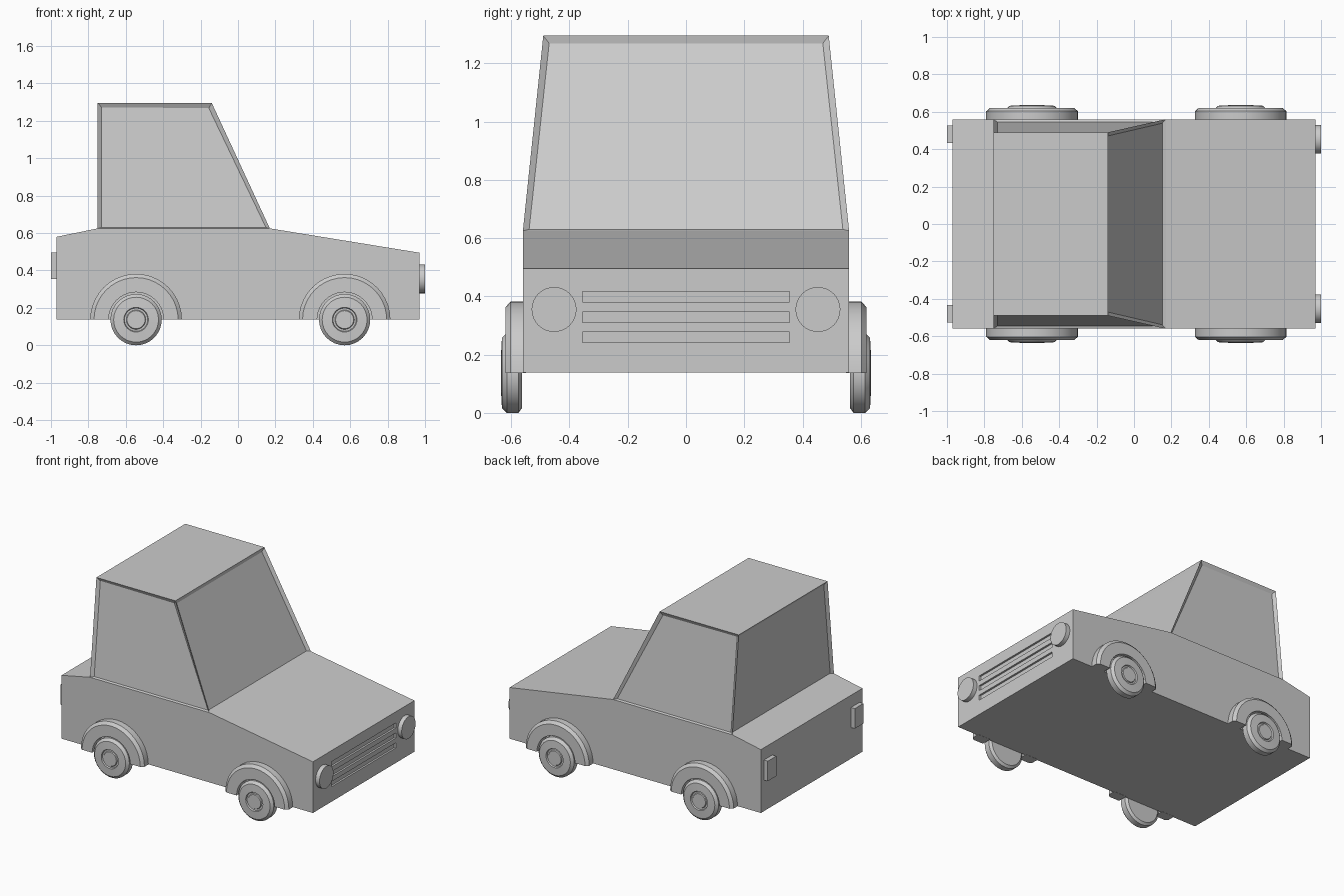
import bpy, bmesh, math
from mathutils import Vector

if "Cube" in bpy.data.objects:
    bpy.data.objects.remove(bpy.data.objects["Cube"])


def make(name, bm, smooth=False):
    bmesh.ops.recalc_face_normals(bm, faces=bm.faces[:])
    me = bpy.data.meshes.new(name)
    bm.to_mesh(me)
    bm.free()
    ob = bpy.data.objects.new(name, me)
    bpy.context.collection.objects.link(ob)
    if smooth:
        bpy.ops.object.select_all(action='DESELECT')
        ob.select_set(True)
        bpy.context.view_layer.objects.active = ob
        bpy.ops.object.shade_smooth_by_angle(angle=math.radians(25))
    return ob


def box(name, x0, x1, y0, y1, z0, z1):
    bm = bmesh.new()
    bmesh.ops.create_cube(bm, size=1)
    for v in bm.verts:
        v.co = ((x0 + x1) / 2 + v.co.x * (x1 - x0),
                (y0 + y1) / 2 + v.co.y * (y1 - y0),
                (z0 + z1) / 2 + v.co.z * (z1 - z0))
    return make(name, bm)


def sweep(name, profile, cx, cz, side, a0, a1, n, closed_profile):
    """Revolve an (r, y) profile about the y axis line through cx, cz."""
    bm = bmesh.new()
    full = abs(a1 - a0 - math.tau) < 1e-6
    rings = []
    for i in range(n if full else n + 1):
        a = a0 + (a1 - a0) * i / n
        rings.append([bm.verts.new((cx + r * math.cos(a), side * y, cz + r * math.sin(a)))
                      for r, y in profile])
    m = len(profile)
    for i in range(n):
        p, q = rings[i], rings[(i + 1) % len(rings)]
        for j in range(m if closed_profile else m - 1):
            k = (j + 1) % m
            bm.faces.new((p[j], p[k], q[k], q[j]))
    if full:
        bm.faces.new([r[0] for r in rings])
        bm.faces.new([r[-1] for r in rings])
    else:
        bm.faces.new(rings[0])
        bm.faces.new(rings[-1])
    return make(name, bm, True)


# Lower body: side profile extruded across the width
profile = [(-0.97, 0.138), (0.97, 0.138), (0.97, 0.495), (0.17, 0.625), (-0.75, 0.625), (-0.97, 0.58)]
bm = bmesh.new()
face = bm.faces.new([bm.verts.new((x, -0.56, z)) for x, z in profile])
ext = bmesh.ops.extrude_face_region(bm, geom=[face])
for v in ext['geom']:
    if isinstance(v, bmesh.types.BMVert):
        v.co.y = 0.56
body = make("body", bm)

# Grille slots cut into the nose
for i, z in enumerate((0.26, 0.329, 0.399)):
    slot = box(f"grille_cutter_{i}", 0.957, 1.05, -0.355, 0.355, z - 0.018, z + 0.018)
    slot.hide_render = True
    slot.hide_viewport = True
    mod = body.modifiers.new("grille", 'BOOLEAN')
    mod.operation = 'DIFFERENCE'
    mod.solver = 'EXACT'
    mod.object = slot

# Cabin: tapered block with recessed windows on all four sides
bm = bmesh.new()
low = [bm.verts.new((x, y, 0.625)) for x, y in ((-0.75, -0.56), (0.17, -0.56), (0.17, 0.56), (-0.75, 0.56))]
top = [bm.verts.new((x, y, 1.295)) for x, y in ((-0.75, -0.49), (-0.14, -0.49), (-0.14, 0.49), (-0.75, 0.49))]
bm.faces.new(low[::-1])
bm.faces.new(top)
sides = [bm.faces.new((low[i], low[(i + 1) % 4], top[(i + 1) % 4], top[i])) for i in range(4)]
bmesh.ops.recalc_face_normals(bm, faces=bm.faces[:])
bmesh.ops.inset_individual(bm, faces=sides, thickness=0.03, depth=-0.015)
for f in sides:
    vs = sorted(f.verts, key=lambda v: v.co.z)
    for v in vs[:2]:
        up = next(e.other_vert(v) for e in v.link_edges if e.other_vert(v) in vs[2:])
        d = up.co - v.co
        v.co += d * ((0.63 - v.co.z) / d.z)
make("cabin", bm)

# Wheels and wheel arches
tyre = [(0.12, 0.563), (0.137, 0.575), (0.137, 0.615), (0.12, 0.632),
        (0.066, 0.635), (0.062, 0.626), (0.052, 0.626), (0.048, 0.632)]
arch = [(0.147, 0.55), (0.245, 0.55), (0.245, 0.603), (0.225, 0.62), (0.147, 0.62)]
for end, cx in (("rear", -0.545), ("front", 0.57)):
    for hand, s in (("right", -1), ("left", 1)):
        sweep(f"{end}_{hand}_wheel", tyre, cx, 0.137, s, 0, math.tau, 32, False)
        sweep(f"{end}_{hand}_arch", arch, cx, 0.137, s, 0, math.pi, 20, True)

# Lamps
for hand, s in (("right", -1), ("left", 1)):
    bm = bmesh.new()
    bmesh.ops.create_cone(bm, cap_ends=True, segments=32, radius1=0.077, radius2=0.077, depth=0.04)
    for v in bm.verts:
        v.co = Vector((0.98 + v.co.z, s * 0.453 + v.co.x, 0.355 + v.co.y))
    make(f"{hand}_headlight", bm, True)
    box(f"{hand}_tail_light", -1.0, -0.96, s * 0.48 - 0.047, s * 0.48 + 0.047, 0.355, 0.495)
